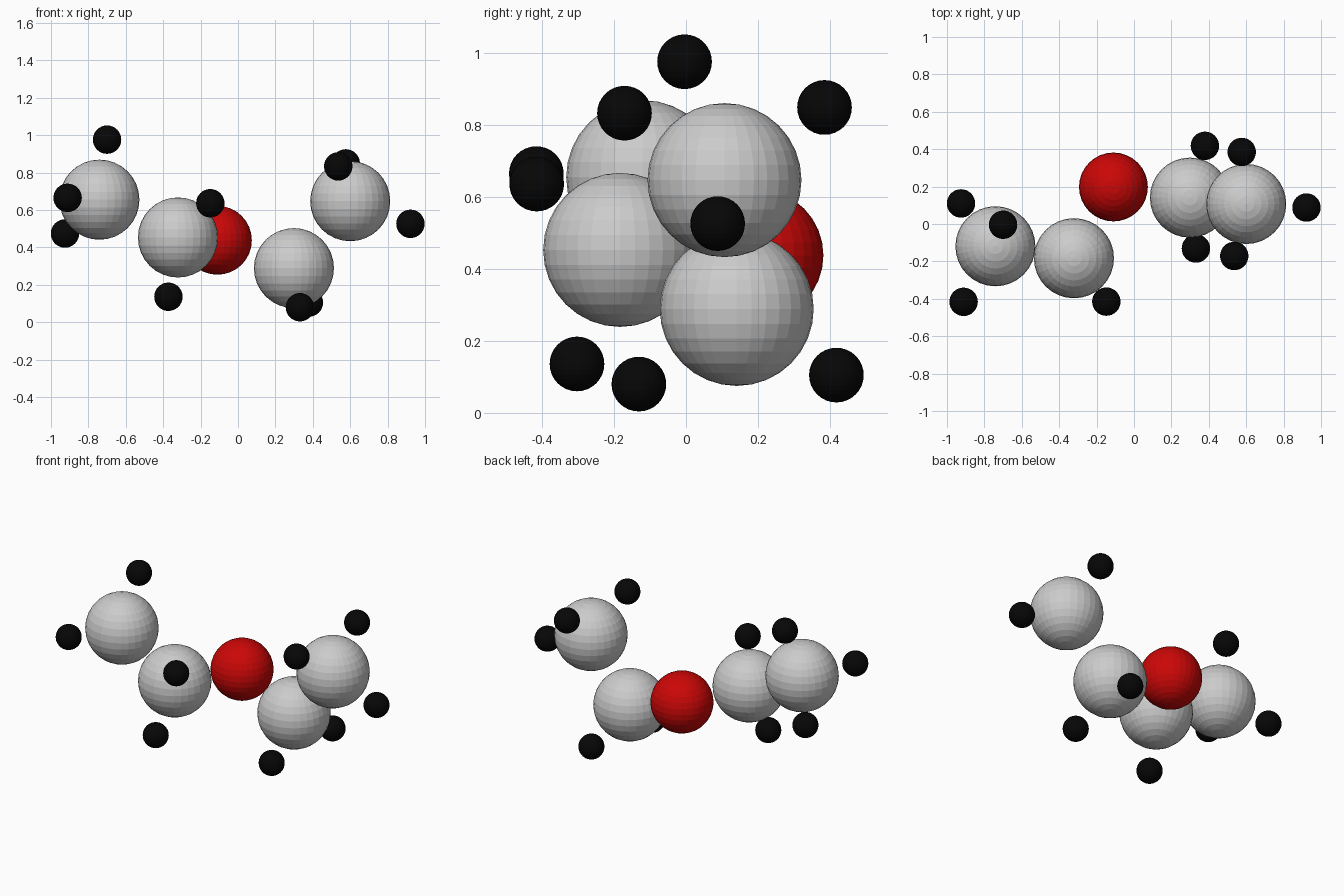
import bpy


def material(name, rgb):
    m = bpy.data.materials.new(name)
    m.diffuse_color = (*rgb, 1)
    return m


red = material("red", (0.6, 0.002, 0.002))
black = material("black", (0.002, 0.002, 0.002))


def atoms(name, radius, centres, mat=None):
    for i, c in enumerate(centres, 1):
        bpy.ops.mesh.primitive_uv_sphere_add(
            segments=32, ring_count=16, radius=radius, location=c)
        ob = bpy.context.object
        ob.name = f"{name}_{i}"
        if mat:
            ob.data.materials.append(mat)


# carbon chain, left to right
atoms("carbon_atom", 0.214, [
    (-0.741, -0.119, 0.655), (-0.321, -0.183, 0.453),
    (0.299, 0.141, 0.289), (0.600, 0.107, 0.647)])

# oxygen bridging the two halves
atoms("oxygen_atom", 0.184, [(-0.110, 0.198, 0.438)], red)

# hydrogens grouped by the carbon they belong to
atoms("hydrogen_atom", 0.076, [
    (-0.700, -0.004, 0.976), (-0.911, -0.416, 0.665), (-0.925, 0.110, 0.474),
    (-0.148, -0.415, 0.636), (-0.372, -0.303, 0.136),
    (0.331, -0.131, 0.080), (0.379, 0.418, 0.105),
    (0.536, -0.171, 0.833), (0.576, 0.385, 0.849), (0.922, 0.088, 0.526)], black)
